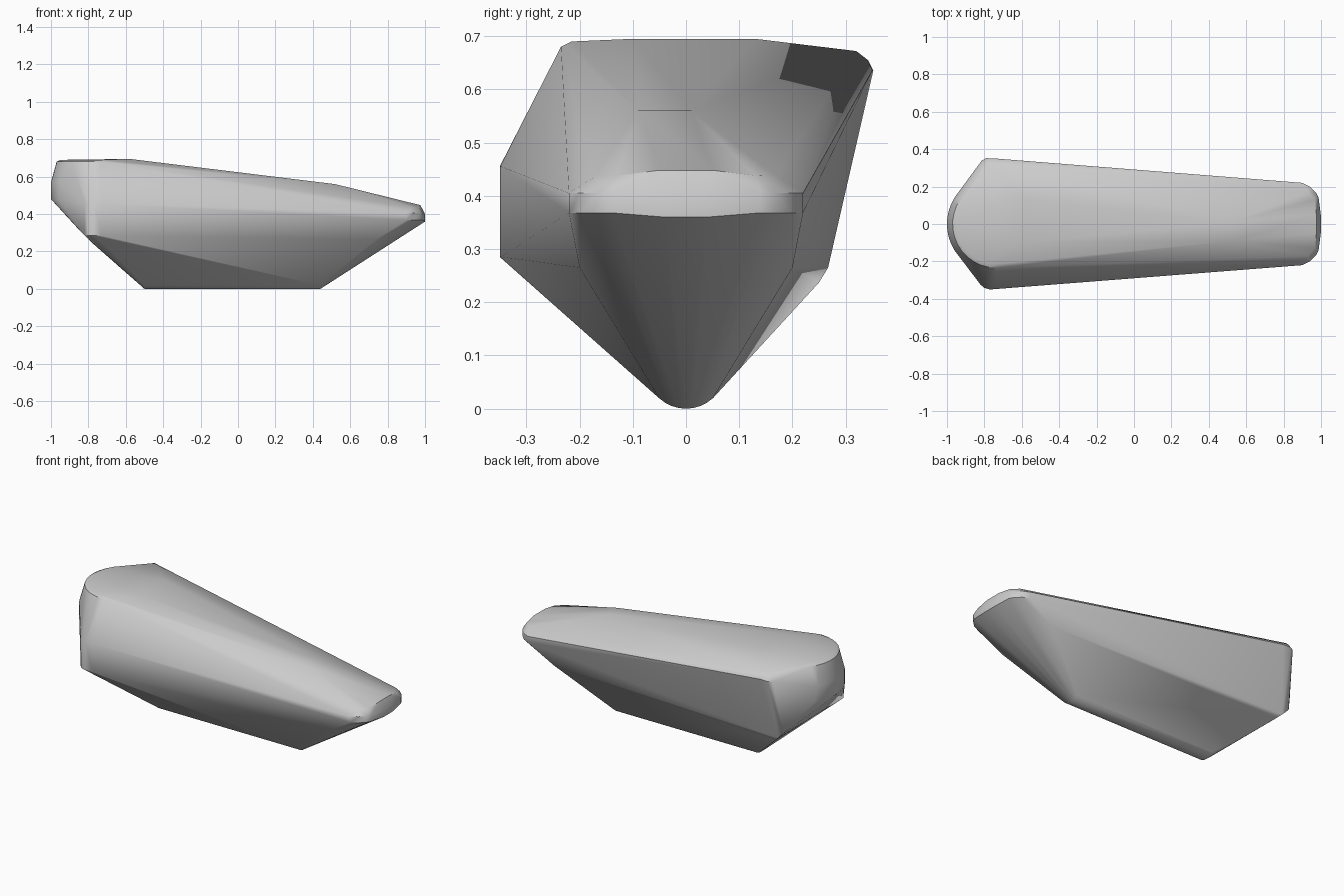
import bpy, bmesh, math

if "Cube" in bpy.data.objects:
    bpy.data.objects.remove(bpy.data.objects["Cube"], do_unlink=True)

grey = bpy.data.materials.new("plain grey")
grey.use_nodes = True
colour = (0.6, 0.6, 0.6, 1)
grey.diffuse_color = colour
grey.node_tree.nodes["Principled BSDF"].inputs["Base Color"].default_value = colour


def arc(cx, radius, z, start, end, steps=12):
    """Horizontal arc around (cx, 0), angles in degrees."""
    angles = [math.radians(start + (end - start) * i / steps) for i in range(steps + 1)]
    return [(cx + radius * math.cos(a), radius * math.sin(a), z) for a in angles]


def both_sides(points):
    return [(x, s * y, z) for x, y, z in points for s in (-1, 1)]


points = []

# Rounded keel along the bottom
for x in (-0.5, 0.44):
    for i in range(9):
        a = math.radians(-42 + 84 * i / 8)
        points.append((x, 0.075 * math.sin(a), 0.075 * (1 - math.cos(a))))

# Round wide end, bulging below its top rim
points += arc(-0.735, 0.235, 0.68, 145, 270)
points += arc(-0.735, 0.215, 0.69, 145, 270)
for z in (0.48, 0.57):
    points += arc(-0.735, 0.265, z, 147, 213)

# Flat top and its sloping ridge
points += [(-0.58, -0.1, 0.695), (-0.58, 0.13, 0.695), (-0.9, 0.1, 0.69),
           (0.52, -0.09, 0.56), (0.52, 0.01, 0.56)]

# Upright front corner
for z in (0.285, 0.455):
    points += [(-0.82, -0.325, z), (-0.8, -0.342, z), (-0.77, -0.35, z), (-0.73, -0.347, z)]

# Overhanging back corner
points += [(-0.78, 0.32, 0.672), (-0.78, 0.342, 0.655), (-0.815, 0.338, 0.635),
           (-0.79, 0.352, 0.635), (-0.74, 0.35, 0.635),
           (-0.84, 0.275, 0.305), (-0.8, 0.267, 0.265), (-0.77, 0.25, 0.237)]

# Narrow tip with a thin upright band
for z in (0.368, 0.405):
    points += both_sides([(0.9, 0.22, z), (0.94, 0.2, z), (0.975, 0.165, z), (0.987, 0.14, z)])
points += both_sides([(1.0, 0.04, 0.36), (1.0, 0.04, 0.4), (0.975, 0.05, 0.448),
                      (0.968, 0.13, 0.438), (0.93, 0.17, 0.437), (0.74, 0.2, 0.265)])

# Wrap the outline points in one convex shell
bm = bmesh.new()
for p in points:
    bm.verts.new(p)
bmesh.ops.remove_doubles(bm, verts=bm.verts, dist=0.004)
bmesh.ops.convex_hull(bm, input=bm.verts)
loose = [v for v in bm.verts if not v.link_faces]
bmesh.ops.delete(bm, geom=loose, context='VERTS')
bmesh.ops.recalc_face_normals(bm, faces=bm.faces)

mesh = bpy.data.meshes.new("wedge_body")
bm.to_mesh(mesh)
bm.free()
mesh.materials.append(grey)
body = bpy.data.objects.new("wedge_body", mesh)
bpy.context.collection.objects.link(body)
bpy.context.view_layer.objects.active = body
body.select_set(True)
bpy.ops.object.shade_smooth_by_angle(angle=math.radians(35))
